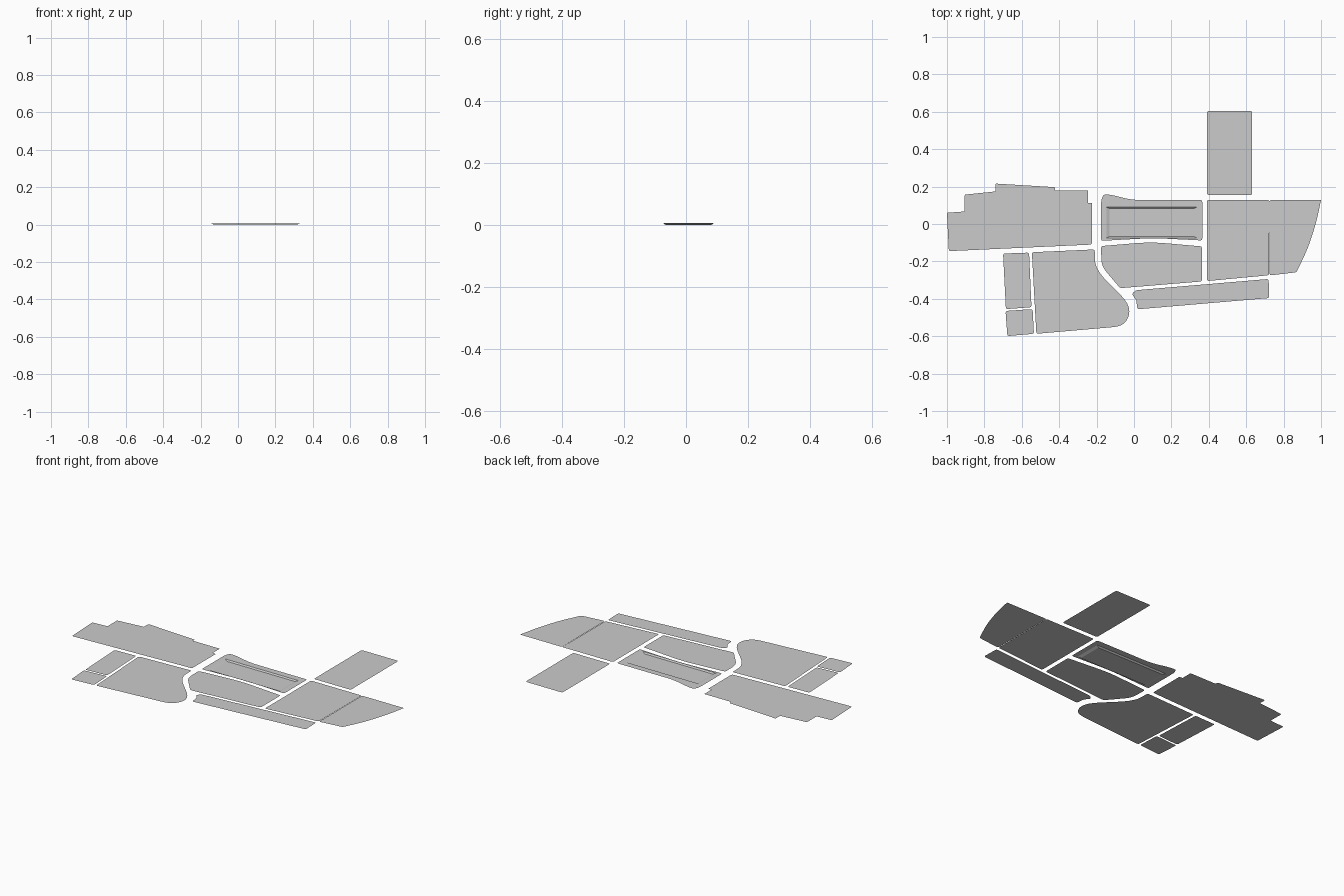
import bpy, bmesh
from mathutils import Vector

if "Cube" in bpy.data.objects:
    bpy.data.objects.remove(bpy.data.objects["Cube"])

Z = 0.007      # height of the flat sheets above the recess floor
R = 0.012      # default corner radius


def rounded(points, steps=5):
    """Round each corner; an optional third value sets its radius."""
    out, n = [], len(points)
    for i, p in enumerate(points):
        r = p[2] if len(p) > 2 else R
        c = Vector(p[:2])
        a = Vector(points[i - 1][:2]) - c
        b = Vector(points[(i + 1) % n][:2]) - c
        if r == 0:
            out.append(c)
            continue
        s = c + a.normalized() * min(r, a.length * 0.48)
        e = c + b.normalized() * min(r, b.length * 0.48)
        for k in range(steps + 1):
            t = k / steps
            out.append(s * (1 - t) ** 2 + c * 2 * t * (1 - t) + e * t * t)
    return out


def ring(bm, pts, z):
    return [bm.verts.new((p[0], p[1], z)) for p in pts]


def loop_edges(bm, vs):
    return [bm.edges.new((vs[i - 1], vs[i])) for i in range(len(vs))]


def finish(bm, name):
    for f in bm.faces:
        f.normal_update()
        if f.normal.z < 0:
            f.normal_flip()
    me = bpy.data.meshes.new(name)
    bm.to_mesh(me)
    bm.free()
    ob = bpy.data.objects.new(name, me)
    bpy.context.collection.objects.link(ob)
    return ob


def sheet(name, points):
    bm = bmesh.new()
    bm.faces.new(ring(bm, rounded(points), Z))
    finish(bm, name)


def rect(x0, x1, y0, y1):
    return [(x0, y0), (x1, y0), (x1, y1), (x0, y1)]


# stepped panel on the left
sheet("stepped_panel", [(-1, .06, .005), (-.905, .067, 0), (-.905, .157, .006),
      (-.74, .174, 0), (-.74, .216, .006), (-.423, .197, .006), (-.421, .18, 0),
      (-.246, .18, .006), (-.246, .113, 0), (-.225, .113, .005), (-.225, -.11),
      (-.99, -.145)])
# small panels lower left
sheet("narrow_panel", [(-.70, -.158), (-.561, -.153), (-.548, -.445), (-.685, -.455)])
sheet("small_panel", [(-.687, -.465), (-.542, -.455), (-.535, -.587), (-.677, -.599)])
# large panel with the curved right edge
sheet("curved_panel", [(-.546, -.151), (-.21, -.136), (-.208, -.243, .09),
      (-.03, -.42, .08), (-.022, -.49, .05), (-.062, -.547, .05), (-.522, -.587)])
# centre panel
sheet("centre_panel", [(-.176, -.118), (.09, -.096, .08), (.364, -.12), (.364, -.307),
      (-.074, -.343), (-.174, -.225, .04)])
# long strip
sheet("long_strip", [(-.012, -.375), (.01, -.354), (.72, -.294), (.722, -.396),
      (.018, -.456), (.012, -.405)])
# right side panels
sheet("right_panel", [(.39, .129), (.724, .129), (.722, -.274), (.39, -.305)])
sheet("right_end_panel", [(.725, .129), (1, .129, .005), (.976, .013, .06),
      (.932, -.125, .06), (.869, -.258), (.725, -.275)])
# upper panel
sheet("upper_panel", rect(.39, .632, .155, .604))

# panel with a shallow recessed tray
bm = bmesh.new()
outer = ring(bm, rounded([(-.176, -.09), (-.176, .16, .06), (-.12, .156, .03),
             (-.01, .128, .05), (.365, .128), (.365, -.088), (.1, -.075, .08)]), Z)
rim = ring(bm, rect(-.147, .334, -.074, .09), Z)
floor = ring(bm, rect(-.13, .318, -.066, .082), 0)
edges = loop_edges(bm, outer) + loop_edges(bm, rim)
bmesh.ops.triangle_fill(bm, use_beauty=True, edges=edges, normal=(0, 0, 1))
# drop any fill inside the rim
inside = [f for f in bm.faces if all(v in rim for v in f.verts)]
bmesh.ops.delete(bm, geom=inside, context='FACES_ONLY')
for i in range(4):
    bm.faces.new((rim[i - 1], rim[i], floor[i], floor[i - 1]))
bm.faces.new(floor)
finish(bm, "recessed_panel")
